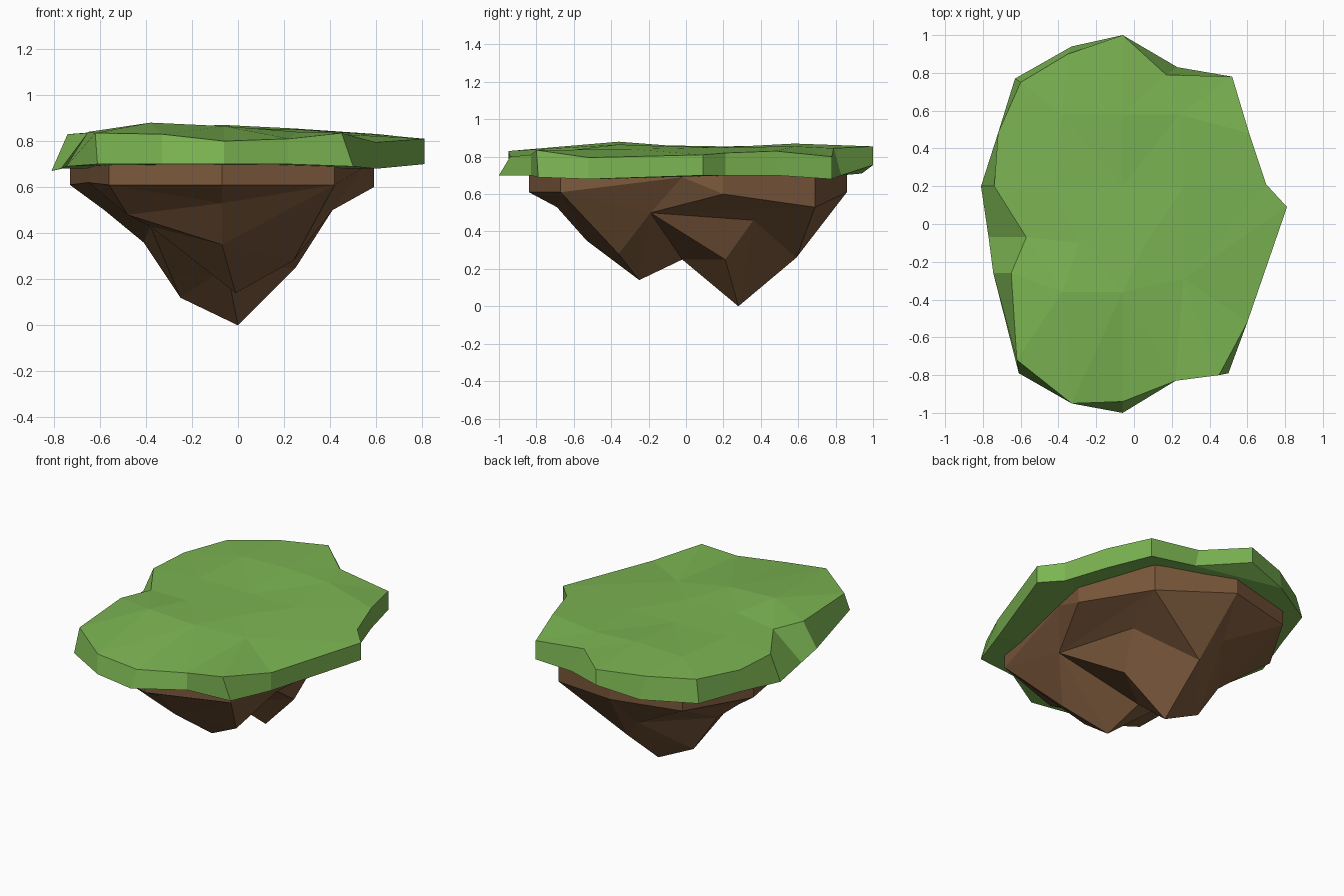
import bpy, bmesh
from mathutils import Vector
from mathutils.geometry import delaunay_2d_cdt

if "Cube" in bpy.data.objects:
    bpy.data.objects.remove(bpy.data.objects["Cube"])


def material(name, rgb):
    m = bpy.data.materials.new(name)
    m.diffuse_color = (*rgb, 1)
    m.use_nodes = True
    m.node_tree.nodes["Principled BSDF"].inputs["Base Color"].default_value = m.diffuse_color
    return m


def relief_slab(name, ring, inner, cap, mat, ridges=()):
    """Triangulated relief through ring + inner, walled over to the cap ring."""
    pts, n = ring + inner, len(ring)
    bm = bmesh.new()
    relief = [bm.verts.new(p) for p in pts]
    capv = [bm.verts.new(p) for p in cap]
    edges = [(pts.index(a), pts.index(b)) for a, b in ridges]
    tris = delaunay_2d_cdt([Vector(p[:2]) for p in pts], edges,
                           [list(range(n))], 1, 1e-5)[2]
    for f in tris:
        bm.faces.new([relief[i] for i in f])
    for i in range(n):
        j = (i + 1) % n
        bm.faces.new((capv[i], capv[j], relief[j], relief[i]))
    lid = bm.faces.new(capv[::-1])
    bmesh.ops.triangulate(bm, faces=[lid])
    bmesh.ops.recalc_face_normals(bm, faces=bm.faces[:])
    me = bpy.data.meshes.new(name)
    bm.to_mesh(me)
    bm.free()
    me.materials.append(mat)
    ob = bpy.data.objects.new(name, me)
    bpy.context.collection.objects.link(ob)
    return ob


green = material("grass", (0.20, 0.46, 0.085))
brown = material("earth", (0.20, 0.10, 0.045))

# Grass slab: upper rim, counter-clockwise from the front tip
rim = [(-.06, -.94, .80), (.22, -.83, .81), (.45, -.80, .835), (.60, -.52, .795),
       (.81, .09, .81), (.70, .21, .82), (.61, .48, .83), (.52, .78, .80),
       (.17, .79, .845), (-.06, 1.0, .855), (-.35, .90, .85), (-.60, .75, .84),
       (-.72, .48, .83), (-.74, .20, .83), (-.57, -.07, .84), (-.65, -.26, .84),
       (-.62, -.72, .835), (-.33, -.95, .83)]
# Lower rim points that differ from straight down
low = {0: (-.06, -1.0, .70), 2: (.50, -.79, .69), 3: (.60, -.52, .68),
       7: (.52, .78, .68), 8: (.23, .83, .70), 9: (-.06, 1.0, .755),
       10: (-.33, .94, .71), 11: (-.63, .77, .70), 12: (-.72, .48, .69),
       13: (-.81, .20, .67), 14: (-.77, -.07, .68), 15: (-.745, -.26, .69),
       16: (-.61, -.79, .70)}
# Gentle bumps on the lawn
bumps = [(-.38, -.36, .88), (-.06, -.36, .865), (.26, -.29, .84),
         (-.29, -.10, .86), (.06, -.10, .855), (-.42, .20, .855),
         (-.06, .20, .85), (.27, .20, .85), (-.38, .58, .86),
         (-.06, .58, .87), (.24, .58, .855)]
relief_slab("grass_top", rim, bumps,
            [low.get(i, (p[0], p[1], .70)) for i, p in enumerate(rim)], green)

# Earth base: collar under the slab, then two hanging peaks with a saddle
back_right = (.42, .69, .53)
collar = [(-.07, -.84, .61), (.42, -.67, .61), (.55, -.02, .69), (.59, .20, .60),
          back_right, (-.06, .86, .61), (-.50, .75, .61), (-.73, .36, .61),
          (-.65, -.17, .62), (-.56, -.67, .61)]
shoulder, ledge, spur = (.41, -.19, .50), (.31, .36, .46), (.25, .21, .25)
back_peak, back_knee, left_peak = (0, .28, 0), (0, .59, .26), (-.25, .28, .12)
front_peak, front_knee, front_right = (-.01, -.25, .14), (-.07, -.53, .35), (.24, -.36, .28)
saddle = (-.05, -.02, .25)
left_hip, left_foot = (-.58, .30, .50), (-.41, .27, .36)
front_left = (-.48, -.52, .48)
inner = [shoulder, ledge, spur, back_peak, back_knee, left_peak, front_peak,
         front_knee, front_right, saddle, left_hip, left_foot, front_left,
         (-.07, -.69, .53), (-.12, .66, .40), (-.38, -.10, .43)]
ridges = [(shoulder, ledge), (shoulder, spur), (shoulder, back_right),
          (ledge, spur), (ledge, back_knee), (spur, back_peak),
          (back_peak, left_peak), (back_peak, back_knee), (spur, saddle),
          (shoulder, front_right), (shoulder, saddle), (front_peak, front_right),
          (front_peak, front_knee), (front_peak, saddle), (left_peak, left_foot),
          (front_knee, front_left)]
relief_slab("earth_base", collar, inner,
            [(x, y, .735) for x, y, z in collar], brown, ridges)
